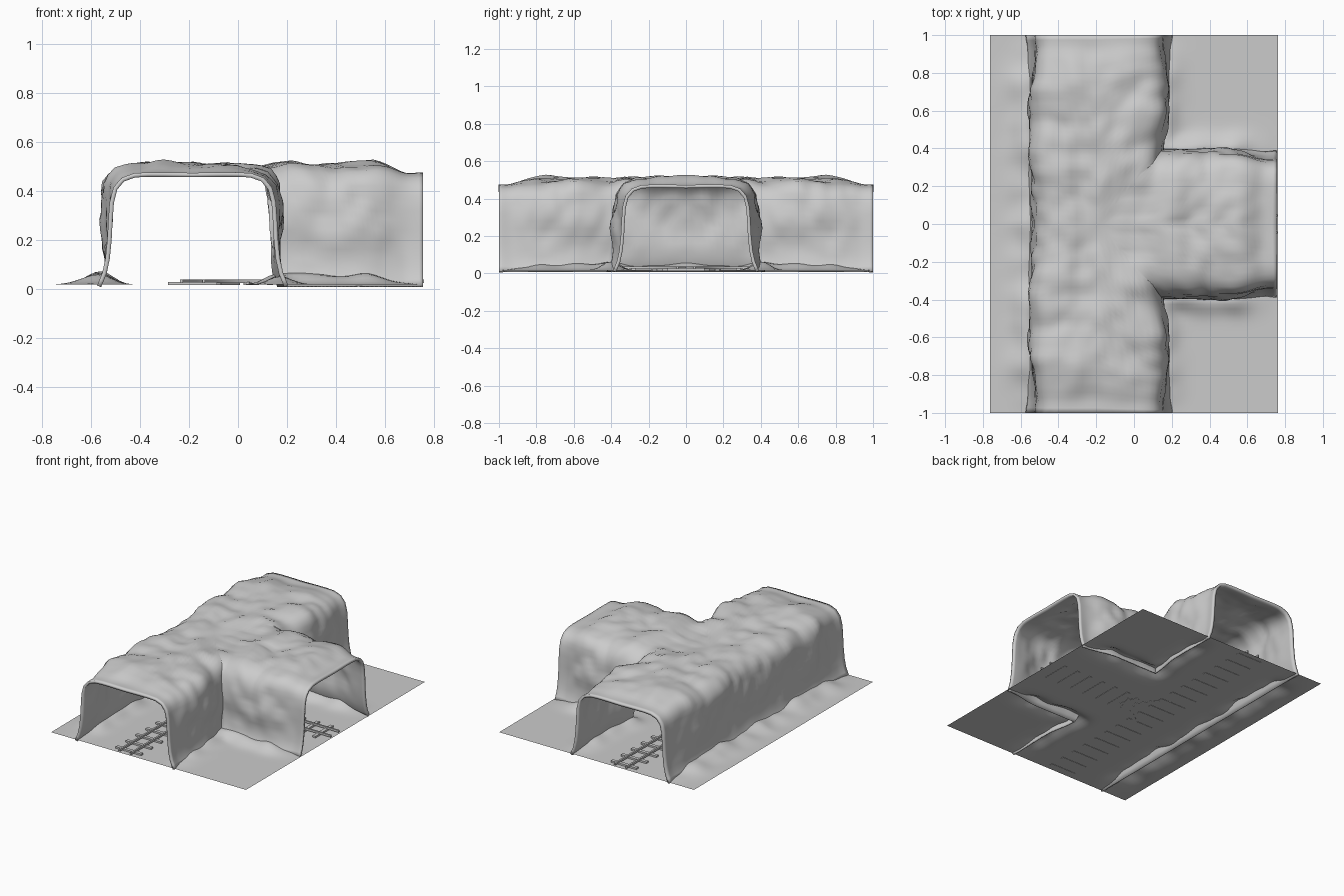
import bpy, bmesh, math
from mathutils import Vector, Matrix, noise

if "Cube" in bpy.data.objects:
    bpy.data.objects.remove(bpy.data.objects["Cube"])

CX, END_X = -0.185, 0.755      # main tunnel axis, branch mouth
ROWS = 36


def smooth(v, lo, hi):
    t = max(0.0, min(1.0, (v - lo) / (hi - lo)))
    return t * t * (3 - 2 * t)


def finish(bm, name, angle=40):
    me = bpy.data.meshes.new(name)
    bm.to_mesh(me)
    bm.free()
    ob = bpy.data.objects.new(name, me)
    bpy.context.collection.objects.link(ob)
    bpy.context.view_layer.objects.active = ob
    ob.select_set(True)
    bpy.ops.object.shade_smooth_by_angle(angle=math.radians(angle))
    ob.select_set(False)
    return ob


# half cross-section of the tunnel: (offset from axis, height)
key = [(0, .455), (.06, .456), (.12, .457), (.18, .457), (.235, .454), (.28, .438),
       (.308, .405), (.322, .35), (.327, .28), (.331, .2), (.339, .12), (.352, .06), (.374, .006)]
profile = []
for (a, b), (c, d) in zip(key, key[1:]):
    profile += [(a, b), ((a + c) / 2, (b + d) / 2)]
profile.append(key[-1])


# three half-tunnel patches that meet on mitre lines at the junction
def main_left(o, t, s):
    return CX - o, s * t


def main_right(o, t, s):
    m = o * 1.1
    return CX + o * (0.92 + 0.08 * smooth(t, 0, 0.4)), s * (m + (1 - m) * t)


def branch(o, t, s):
    x = CX + o * 0.92
    return x + (END_X - x) * t, s * o * (1.1 - 0.1 * smooth(t, 0.55, 1))


# rock shell
bm = bmesh.new()
for s in (-1, 1):
    for patch in (main_left, main_right, branch):
        grid = [[bm.verts.new((*patch(o, i / ROWS, s), z)) for o, z in profile]
                for i in range(ROWS + 1)]
        for r0, r1 in zip(grid, grid[1:]):
            for j in range(len(profile) - 1):
                bm.faces.new((r0[j], r0[j + 1], r1[j + 1], r1[j]))
bmesh.ops.remove_doubles(bm, verts=bm.verts, dist=0.0005)
bmesh.ops.recalc_face_normals(bm, faces=bm.faces)
bm.normal_update()
if sum(f.normal.z for f in bm.faces) < 0:
    bmesh.ops.reverse_faces(bm, faces=bm.faces)
    bm.normal_update()

# bulge the walls between the mouths and add rocky lumps
moves = []
for v in bm.verts:
    p = v.co
    mouth = min(1 - abs(p.y), END_X - p.x)
    taper = smooth(mouth, 0, 0.22)
    q = Vector((p.x, abs(p.y), p.z))
    lump = noise.noise(q * 5 + Vector((3, 1, 7))) * 0.03 + noise.noise(q * 12) * 0.016
    junction = 1 - smooth(math.hypot(p.x - CX, p.y), 0.1, 0.5)
    roof = smooth(p.z, 0.36, 0.45)
    bulge = (0.042 - 0.012 * junction) * roof + 0.026 * (1 - roof)
    n = v.normal.copy()
    if mouth < 0.002:
        n = Vector((0, 0, 0))
    moves.append(n * (bulge + lump) * taper * (0.1 + 0.9 * smooth(p.z, 0.03, 0.27)))
for v, m in zip(bm.verts, moves):
    v.co += m
    v.co.z = max(0.005, v.co.z)
shell = finish(bm, "rock_tunnel", 60)

# thicker rim at the three mouths
rim = shell.vertex_groups.new(name="rim")
for v in shell.data.vertices:
    mouth = min(1 - abs(v.co.y), END_X - v.co.x)
    rim.add([v.index], 1 - smooth(mouth, 0, 0.08), 'REPLACE')
mod = shell.modifiers.new("thickness", 'SOLIDIFY')
mod.thickness, mod.offset = 0.018, 1
mod.vertex_group, mod.thickness_vertex_group = "rim", 0.45


# ground sheet with rubble banked against the walls
def wall_distance(x, y):
    left = abs(x - (CX - 0.37))
    y = abs(y)
    wx = CX + 0.37 - 0.03 * (1 - smooth(y, 0.4, 0.6))
    if y > 0.4:
        right = abs(x - wx)
        if x > wx:
            right = min(right, y - 0.4)
    else:
        right = 0.4 - y if x > wx else math.hypot(x - wx, y - 0.4)
    return min(left, right)


bm = bmesh.new()
bmesh.ops.create_grid(bm, x_segments=60, y_segments=80, size=1)
for v in bm.verts:
    x, y = v.co.x * 0.763, v.co.y
    wide = 0.1 if x < CX - 0.37 else 0.07
    bank = math.exp(-(wall_distance(x, y) / wide) ** 2)
    edge = smooth(min(1 - abs(y), 0.76 - x), 0, 0.25)
    h = 0.033 + 0.035 * noise.noise(Vector((x, abs(y), 0)) * 6)
    v.co = (x, y, 0.016 + bank * h * edge)
finish(bm, "ground")


# railway parts
def box(bm, centre, size, angle):
    mat = (Matrix.Translation(centre) @ Matrix.Rotation(angle, 4, 'Z')
           @ Matrix.Diagonal((*size, 1)))
    bmesh.ops.create_cube(bm, size=1, matrix=mat)


def rail(bm, pts, side):
    rings = []
    for i, p in enumerate(pts):
        d = (pts[min(i + 1, len(pts) - 1)] - pts[max(i - 1, 0)]).normalized()
        n = Vector((-d.y, d.x))
        ring = []
        for w, z in ((-.006, .024), (.006, .024), (.006, .038), (-.006, .038)):
            c = p + n * (side * 0.045 + w)
            ring.append(bm.verts.new((c.x, c.y, z)))
        rings.append(ring)
    for a, b in zip(rings, rings[1:]):
        for k in range(4):
            bm.faces.new((a[k], a[(k + 1) % 4], b[(k + 1) % 4], b[k]))
    bm.faces.new(rings[0][::-1])
    bm.faces.new(rings[-1])


def track(name, pts, sleepers, width=0.2):
    bm = bmesh.new()
    for side in (-1, 1):
        rail(bm, pts, side)
    bmesh.ops.recalc_face_normals(bm, faces=bm.faces)
    finish(bm, name + "_rails", 30)
    bm = bmesh.new()
    for x, y, a in sleepers:
        box(bm, (x, y, 0.021), (0.024, width, 0.014), a)
    finish(bm, name + "_sleepers", 30)


track("main_track", [Vector((CX, -0.998)), Vector((CX, 0.998))],
      [(CX, -0.95 + i * 0.1118, math.pi / 2) for i in range(18)])
track("branch_track", [Vector((0.16, 0)), Vector((0.76, 0))],
      [(0.13 + i * 0.107, 0, 0) for i in range(6)])
# curves joining the branch to both main arms
for s, label in ((-1, "front"), (1, "back")):
    R = 0.35
    arc = [Vector((CX + R - R * math.cos(a), s * (R - R * math.sin(a))))
           for a in (math.pi / 2 * i / 12 for i in range(13))]
    ties = [(CX + R - R * math.cos(a), s * (R - R * math.sin(a)), math.pi / 2 * s - s * a)
            for a in (0.65, 0.95, 1.25)]
    track(label + "_curve", arc, ties, 0.13)
